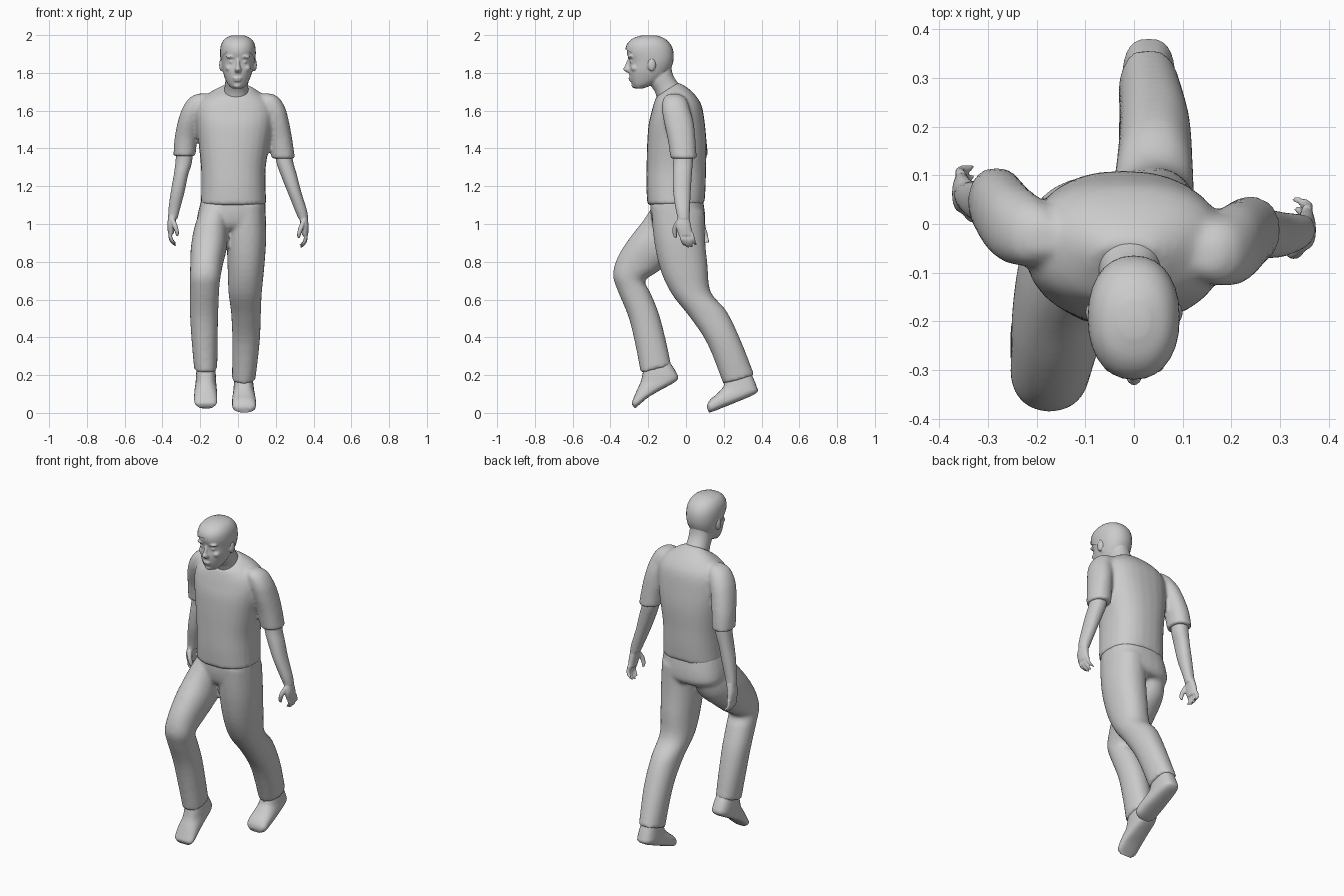
import bpy, bmesh, math
from mathutils import Matrix, Vector


def flat(z, x0, x1, yf, yb):
    """Level ring: left, right, front and back limits at one height."""
    return (x0, x1, yf, z, yb, z)


def loft(bm, rings, power=2.2, seg=28, steps=4):
    """Skin through rings (x0, x1, front y, front z, back y, back z)."""
    path = []
    n = len(rings)
    for i in range(n - 1):
        a, b, c, d = (rings[max(i - 1, 0)], rings[i], rings[i + 1], rings[min(i + 2, n - 1)])
        for s in range(steps):
            t = s / steps
            path.append([0.5 * (2 * q + (r - p) * t + (2 * p - 5 * q + 4 * r - w) * t * t
                                + (3 * q - p - 3 * r + w) * t ** 3)
                         for p, q, r, w in zip(a, b, c, d)])
    path.append(rings[-1])
    loops = []
    for x0, x1, yf, zf, yb, zb in path:
        loop = []
        for k in range(seg):
            a = 2 * math.pi * k / seg
            u, v = [math.copysign(abs(f) ** (2 / power), f) for f in (math.cos(a), math.sin(a))]
            loop.append(bm.verts.new(((x0 + x1) / 2 + u * (x1 - x0) / 2,
                                      (yf + yb) / 2 + v * (yb - yf) / 2,
                                      (zf + zb) / 2 + v * (zb - zf) / 2)))
        loops.append(loop)
    faces = [bm.faces.new(loops[0]), bm.faces.new(loops[-1])]
    for p, q in zip(loops, loops[1:]):
        for k in range(seg):
            j = (k + 1) % seg
            faces.append(bm.faces.new((p[k], p[j], q[j], q[k])))
    bmesh.ops.recalc_face_normals(bm, faces=faces)


def blob(bm, loc, size):
    m = Matrix.Translation(loc) @ Matrix.Diagonal((*size, 1))
    bmesh.ops.create_uvsphere(bm, u_segments=16, v_segments=10, radius=1, matrix=m)


def finish(name, bm, voxel=0, smooth=4):
    """Make the object; a voxel size fuses its pieces into one skin."""
    me = bpy.data.meshes.new(name)
    bm.to_mesh(me)
    bm.free()
    ob = bpy.data.objects.new(name, me)
    bpy.context.collection.objects.link(ob)
    bpy.ops.object.select_all(action='DESELECT')
    ob.select_set(True)
    bpy.context.view_layer.objects.active = ob
    if voxel:
        r = ob.modifiers.new("fuse", 'REMESH')
        r.mode = 'VOXEL'
        r.voxel_size = voxel
        s = ob.modifiers.new("soften", 'SMOOTH')
        s.factor, s.iterations = 0.5, smooth
        for m in ("fuse", "soften"):
            bpy.ops.object.modifier_apply(modifier=m)
    bpy.ops.object.shade_smooth_by_angle(angle=math.radians(50))
    return ob


# Shirt: torso and two sleeves
bm = bmesh.new()
loft(bm, [(-.197, .150, -.205, 1.10, .098, 1.11), flat(1.20, -.194, .146, -.210, .104),
          flat(1.30, -.196, .147, -.209, .106), flat(1.42, -.208, .166, -.206, .109),
          flat(1.52, -.220, .183, -.199, .101), (-.222, .186, -.186, 1.58, .085, 1.62),
          (-.200, .165, -.173, 1.63, .055, 1.675), (-.145, .115, -.161, 1.665, .010, 1.72),
          (-.088, .066, -.155, 1.675, -.040, 1.75)], 2.4)
loft(bm, [flat(1.36, -.342, -.225, -.025, .117), flat(1.45, -.336, -.215, -.040, .107),
          flat(1.54, -.319, -.195, -.070, .087), flat(1.61, -.296, -.170, -.085, .066),
          flat(1.665, -.260, -.150, -.080, .035), flat(1.69, -.215, -.160, -.055, .0)])
loft(bm, [(.177, .302, -.082, 1.345, .057, 1.345), flat(1.45, .165, .287, -.097, .050),
          flat(1.54, .150, .270, -.117, .040), flat(1.61, .130, .252, -.127, .020),
          flat(1.665, .110, .220, -.120, .0), flat(1.69, .120, .180, -.090, -.040)])
finish("shirt", bm, 0.011)

# Trousers: hips, forward leg, trailing leg
bm = bmesh.new()
loft(bm, [flat(1.14, -.190, .143, -.188, .088), flat(1.06, -.212, .147, -.188, .1),
          flat(1.0, -.220, .147, -.175, .1), flat(.97, -.200, .130, -.150, .08)], 2.5)
loft(bm, [(-.205, -.030, -.175, 1.10, .080, 1.02), (-.235, -.050, -.225, 1.02, .030, .90),
          (-.250, -.060, -.303, .92, -.060, .82), (-.253, -.080, -.364, .82, -.145, .75),
          (-.254, -.093, -.386, .73, -.217, .70), (-.254, -.100, -.363, .65, -.190, .64),
          (-.254, -.105, -.305, .51, -.145, .53), (-.245, -.108, -.268, .36, -.108, .39),
          (-.232, -.110, -.240, .212, -.078, .25)])
loft(bm, [(-.060, .145, -.185, 1.10, .098, 1.06), (-.060, .149, -.170, .92, .101, .92),
          (-.055, .139, -.136, .76, .114, .78), (-.050, .126, -.076, .63, .131, .64),
          (-.036, .121, .018, .51, .214, .54), (-.030, .115, .114, .365, .287, .39),
          (-.032, .092, .198, .152, .362, .20)])
finish("trousers", bm, 0.011)

# Shoes
shoes = {
    "forward_shoe": ((-.215, -.125, -.222, .25, -.095, .28), (-.222, -.118, -.232, .195, -.052, .215),
                     (-.224, -.116, -.242, .160, -.048, .172), (-.230, -.112, -.260, .120, -.140, .118),
                     (-.232, -.110, -.277, .080, -.200, .082), (-.228, -.114, -.287, .052, -.245, .045),
                     (-.205, -.135, -.280, .035, -.268, .024)),
    "trailing_shoe": ((-.015, .075, .212, .190, .340, .22), (-.022, .082, .202, .150, .372, .145),
                      (-.025, .086, .190, .128, .372, .105), (-.030, .093, .160, .097, .270, .058),
                      (-.031, .095, .133, .075, .200, .030), (-.027, .092, .115, .050, .145, .008),
                      (-.005, .070, .110, .028, .122, .002))}
for name, rings in shoes.items():
    bm = bmesh.new()
    loft(bm, rings, 2.7)
    finish(name, bm)

# Bare arms with hands
arms = {
    "left_arm": (-1, (-.345, .062, 1.04), .022,
                 [flat(1.42, -.325, -.240, -.005, .095), flat(1.33, -.331, -.243, .0, .096),
                  flat(1.26, -.340, -.264, .0, .093), flat(1.17, -.356, -.283, .008, .090),
                  flat(1.08, -.368, -.307, .027, .087), flat(1.03, -.370, -.320, .035, .090)]),
    "right_arm": (1, (.345, -.013, 1.03), .03,
                  [flat(1.42, .190, .280, -.065, .040), flat(1.33, .202, .292, -.068, .036),
                   flat(1.26, .226, .312, -.070, .031), flat(1.17, .262, .335, -.068, .025),
                   flat(1.08, .298, .363, -.055, .021), flat(1.03, .319, .372, -.044, .019)])}
for name, (s, (wx, wy, wz), drift, rings) in arms.items():
    bm = bmesh.new()
    loft(bm, rings)

    def digit(points, r):
        loft(bm, [flat(wz + dz, wx + s * dx - r * k, wx + s * dx + r * k, wy + dy - r * k, wy + dy + r * k)
                  for dx, dy, dz, k in points], 2, 10, 3)
    # palm
    loft(bm, [flat(wz + .01, wx - .022, wx + .022, wy - .029, wy + .029),
              flat(wz - .04, wx - .021 + s * .008, wx + .021 + s * .008, wy - .040, wy + .040),
              flat(wz - .09, wx - .016 + s * .010, wx + .016 + s * .010,
                   wy - .036 + drift / 3, wy + .040 + drift / 3)])
    # fingers and thumb
    for i, length in enumerate((.055, .066, .064, .050)):
        y = -.026 + .0195 * i + drift / 3
        digit([(.010, y, -.075, 1), (.013, y + drift / 4, -.09 - length * .35, 1),
               (.002, y + drift / 2, -.09 - length * .75, .9),
               (-.014, y + drift * .7, -.09 - length, .6)], .0105)
    digit([(.0, -.030, -.015, 1), (-.012, -.045, -.050, 1.1),
           (-.022, -.046, -.085, .9), (-.024, -.040, -.105, .5)], .0125)
    finish(name, bm, 0.005, 3)

# Head and neck
skull = [flat(1.718, -.032, .026, -.272, -.225), flat(1.738, -.052, .046, -.284, -.175),
         flat(1.77, -.069, .063, -.296, -.120), flat(1.81, -.080, .077, -.302, -.088),
         flat(1.86, -.087, .086, -.300, -.070), flat(1.91, -.090, .089, -.314, -.070),
         flat(1.95, -.083, .083, -.306, -.086), flat(1.98, -.062, .062, -.274, -.118),
         flat(1.996, -.025, .025, -.225, -.160)]
bm = bmesh.new()
loft(bm, skull)
loft(bm, [(-.078, .058, -.150, 1.655, -.010, 1.71), (-.070, .054, -.165, 1.70, -.052, 1.76),
          (-.066, .056, -.195, 1.745, -.072, 1.80), (-.060, .055, -.215, 1.78, -.080, 1.85)])
# nose
loft(bm, [flat(1.875, -.008, .008, -.308, -.280), flat(1.835, -.012, .012, -.326, -.280),
          flat(1.818, -.019, .019, -.333, -.280), flat(1.802, -.014, .014, -.314, -.280)], 2, 14)
# lips and chin
blob(bm, (-.003, -.292, 1.772), (.026, .014, .006))
blob(bm, (-.003, -.290, 1.760), (.022, .013, .006))
blob(bm, (-.004, -.272, 1.733), (.022, .017, .015))
# brows, eyes, cheeks, ears
for s in (-1, 1):
    blob(bm, (s * .036, -.293, 1.885), (.028, .016, .008))
    blob(bm, (s * .034, -.288, 1.858), (.015, .010, .008))
    blob(bm, (s * .045, -.270, 1.825), (.022, .022, .018))
    blob(bm, (s * .089, -.182, 1.842), (.011, .021, .034))
finish("head", bm, 0.0055, 3)

# Short hair: enlarged skull cut along the hairline
bm = bmesh.new()
loft(bm, [(a - .005, b + .005, c - .006, d + .003, e + .003, f + .003) for a, b, c, d, e, f in skull])
bmesh.ops.bisect_plane(bm, geom=bm.verts[:] + bm.edges[:] + bm.faces[:],
                       plane_co=Vector((0, -.32, 1.925)), plane_no=Vector((0, .155, .25)),
                       clear_inner=True)
finish("hair", bm)
